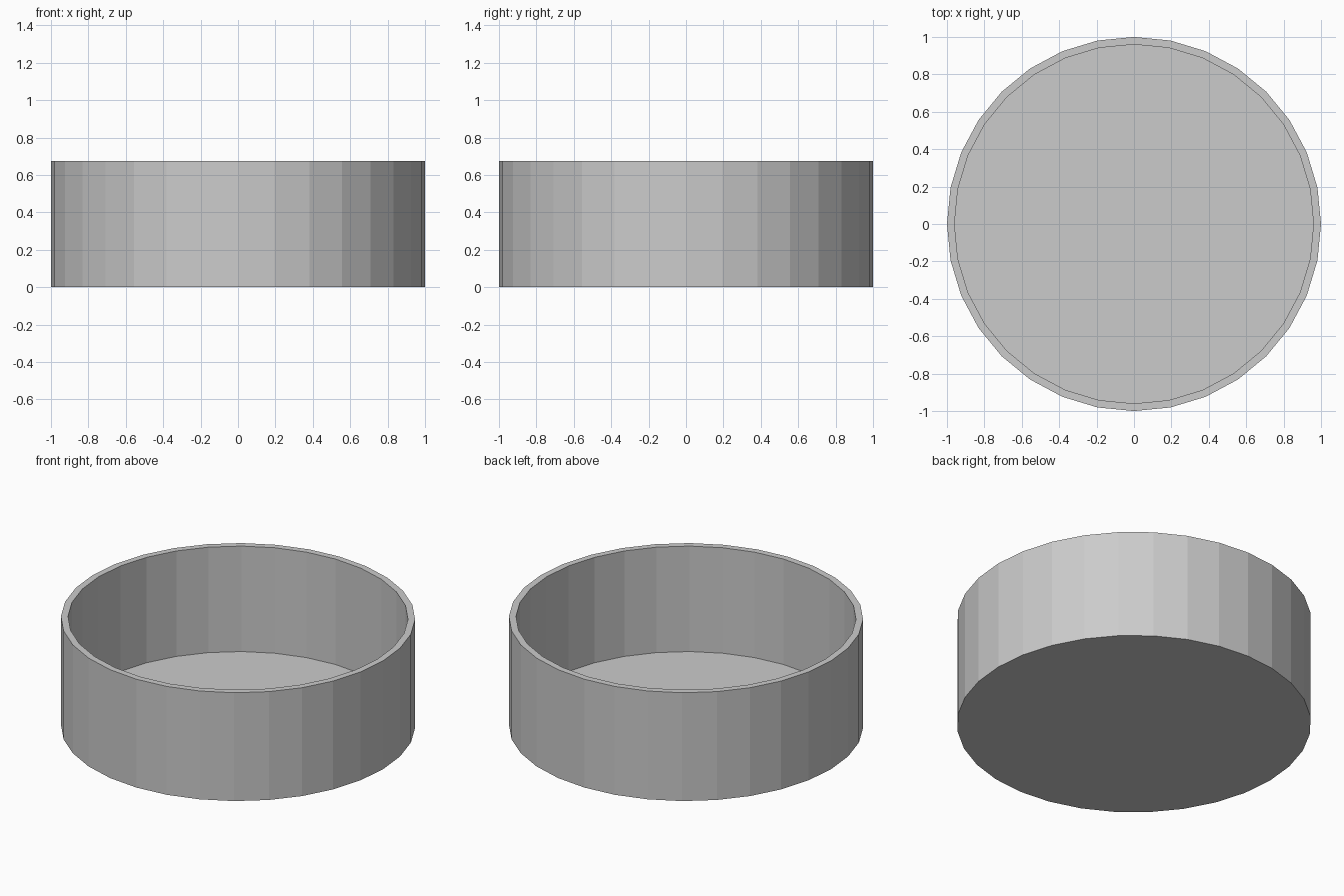
import bpy, bmesh
from math import cos, sin, tau

if "Cube" in bpy.data.objects:
    bpy.data.objects.remove(bpy.data.objects["Cube"])

SIDES = 32
OUTER, INNER = 1.0, 0.96
HEIGHT, FLOOR = 0.675, 0.018

bm = bmesh.new()


def ring(radius, z):
    return [bm.verts.new((radius * cos(tau * i / SIDES), radius * sin(tau * i / SIDES), z))
            for i in range(SIDES)]


# Outer wall, rim and inner wall as a lathed profile
rings = [ring(r, z) for r, z in ((OUTER, 0), (OUTER, HEIGHT), (INNER, HEIGHT), (INNER, FLOOR))]
for a, b in zip(rings, rings[1:]):
    for i in range(SIDES):
        j = (i + 1) % SIDES
        bm.faces.new((a[i], a[j], b[j], b[i]))

# Underside and inside floor
bm.faces.new(rings[0][::-1])
bm.faces.new(rings[-1])
bmesh.ops.recalc_face_normals(bm, faces=bm.faces)

mesh = bpy.data.meshes.new("round_dish")
bm.to_mesh(mesh)
bm.free()
bpy.context.collection.objects.link(bpy.data.objects.new("round_dish", mesh))
